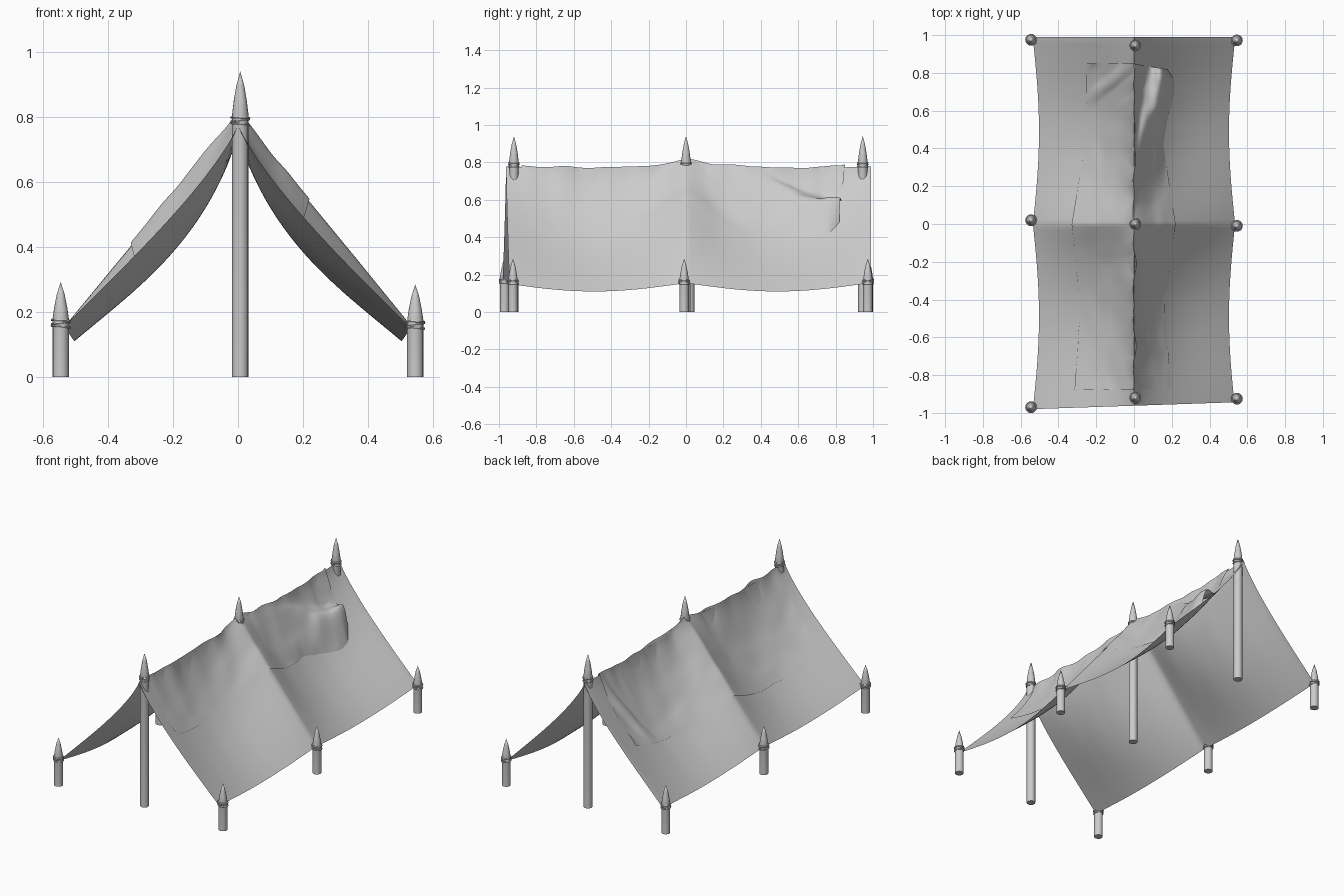
import bpy, bmesh, math
from mathutils import Matrix, noise, Vector

if "Cube" in bpy.data.objects:
    bpy.data.objects.remove(bpy.data.objects["Cube"])

grey = bpy.data.materials.new("plain grey")
grey.diffuse_color = (0.6, 0.6, 0.6, 1)
grey.use_nodes = True
grey.node_tree.nodes["Principled BSDF"].inputs["Base Color"].default_value = grey.diffuse_color


def finish(name, bm, angle=50):
    me = bpy.data.meshes.new(name)
    bm.to_mesh(me)
    bm.free()
    ob = bpy.data.objects.new(name, me)
    bpy.context.collection.objects.link(ob)
    me.materials.append(grey)
    bpy.ops.object.select_all(action='DESELECT')
    ob.select_set(True)
    bpy.context.view_layer.objects.active = ob
    bpy.ops.object.shade_smooth_by_angle(angle=math.radians(angle))
    return ob


def grid(name, nu, nv, func):
    """Sheet of quads from func(u, v), u and v in 0..1."""
    bm = bmesh.new()
    vs = [[bm.verts.new(func(i / nu, j / nv)) for j in range(nv + 1)] for i in range(nu + 1)]
    for i in range(nu):
        for j in range(nv):
            bm.faces.new((vs[i][j], vs[i + 1][j], vs[i + 1][j + 1], vs[i][j + 1]))
    return finish(name, bm)


def lerp_table(table, t):
    for (a, p), (b, q) in zip(table, table[1:]):
        if t <= b:
            k = max(0, (t - a) / (b - a))
            return p + (q - p) * k
    return table[-1][1]


# Cloth surface: straight at the posts, sagging between them
def edge_x(y):
    return 0.535 - 0.032 * math.sin(math.pi * min(1, abs(y) / 0.98))


def ridge_z(y):
    n = noise.noise(Vector((0, y * 6, 3)))
    return 0.778 + 0.032 * math.exp(-(y / 0.12) ** 2) - 0.012 * math.sin(math.pi * min(1, abs(y) / 0.98)) + 0.006 * n


def cloth_z(x, y):
    t = min(1, abs(y) / 0.98)
    s = math.sin(math.pi * t)
    sag = s if t < 0.5 else 0.35 + 0.65 * s
    u = min(1, abs(x) / edge_x(y))
    edge = 0.155 - 0.045 * s
    top = ridge_z(y)
    return top + (edge - top) * u - 0.125 * sag * math.sin(math.pi * u ** 0.6)


def canopy(u, v):
    a = 2 * u - 1
    a = math.copysign(abs(a) ** 1.3, a)
    y0 = -0.962 + 0.018 * a
    y = y0 + (0.99 - y0) * v
    x = a * edge_x(y)
    return (x, y, cloth_z(x, y))


grid("canopy_sheet", 48, 96, canopy)

# Second cloth laid over the ridge, bunched up at the back right
left_edge = [(-0.88, -0.315), (-0.45, -0.285), (0, -0.33), (0.45, -0.255), (0.86, -0.25)]
right_edge = [(-0.88, 0.2), (-0.45, 0.16), (0, 0.22), (0.42, 0.155), (0.55, 0.175),
              (0.7, 0.215), (0.78, 0.215), (0.86, 0.17)]


def overlay(u, v):
    a = 2 * u - 1
    y = -0.88 + 1.73 * v
    side = left_edge if a < 0 else right_edge
    k = abs(a) ** 1.25
    x = k * lerp_table(side, y)
    y -= 0.03 * max(0, a) * v ** 12
    z = cloth_z(x, y) + 0.008
    fade = 1 - k ** 6
    # soft wrinkles
    z += fade * 0.008 * noise.noise(Vector((x * 14, y * 7, 0)))
    if a < 0 and y > 0.6:
        z += 0.022 * max(0, math.sin((y * 1.2 - x) * 26)) * fade * min(1, (y - 0.6) * 8)
    # diagonal bunched fold running down from the ridge
    if a > 0 and y > 0.1:
        grow = min(1, (y - 0.1) / 0.5)
        centre = 0.03 + 0.24 * (y - 0.2)
        d = (x - centre) / 0.065
        z += 0.10 * grow * math.exp(-d * d) * (1 - k ** 8)
        z += 0.018 * grow * math.sin(46 * (x - 0.3 * y)) * fade * min(1, k * 4)
        z += 0.02 * grow * noise.noise(Vector((x * 16, y * 9, 5))) * fade
    # wandering pinched crest
    x += (1 - k) ** 6 * 0.014 * noise.noise(Vector((1, y * 7, 0))) * 1.5
    return (x, y, z)


grid("overlay_cloth", 64, 130, overlay)


# Posts: round shaft with a sharpened tip
def post(name, x, y, height, tip, tie_z):
    prof = [(0.0, 0), (0.025, 0), (0.025, height - tip), (0.026, height - tip + 0.006),
            (0.020, height - tip * 0.62), (0.012, height - tip * 0.3), (0.0, height)]
    bm = bmesh.new()
    pv = [bm.verts.new((r, 0, z)) for r, z in prof]
    es = [bm.edges.new(p) for p in zip(pv, pv[1:])]
    bmesh.ops.spin(bm, geom=pv + es, cent=(0, 0, 0), axis=(0, 0, 1),
                   angle=math.tau, steps=16, use_duplicate=False)
    bmesh.ops.remove_doubles(bm, verts=bm.verts, dist=1e-5)
    bmesh.ops.recalc_face_normals(bm, faces=bm.faces)
    bmesh.ops.translate(bm, verts=bm.verts, vec=(x, y, 0))
    finish(name, bm, 40)
    # rope ties
    for n, (dz, tilt) in enumerate([(-0.007, 0.10), (0.004, -0.14), (0.012, 0.05)]):
        bm = bmesh.new()
        rings = []
        for i in range(20):
            a = math.tau * i / 20
            ring = []
            for j in range(6):
                b = math.tau * j / 6
                r = 0.027 + 0.004 * math.cos(b)
                ring.append(bm.verts.new((r * math.cos(a), r * math.sin(a), 0.004 * math.sin(b))))
            rings.append(ring)
        for i in range(20):
            p, q = rings[i], rings[(i + 1) % 20]
            for j in range(6):
                m = (j + 1) % 6
                bm.faces.new((p[j], q[j], q[m], p[m]))
        bm.transform(Matrix.Translation((x, y, tie_z + dz)) @ Matrix.Rotation(tilt, 4, 'Y'))
        finish(f"{name}_tie_{n}", bm)


for label, y in (("front", -0.92), ("middle", 0.0), ("back", 0.945)):
    post(f"{label}_ridge_post", 0.007, y, 0.94, 0.145, 0.785)
for label, yl, yr in (("front", -0.97, -0.925), ("middle", 0.02, -0.01), ("back", 0.975, 0.972)):
    post(f"{label}_left_post", -0.545, yl, 0.292, 0.125, 0.162)
    post(f"{label}_right_post", 0.545, yr, 0.285, 0.125, 0.158)
